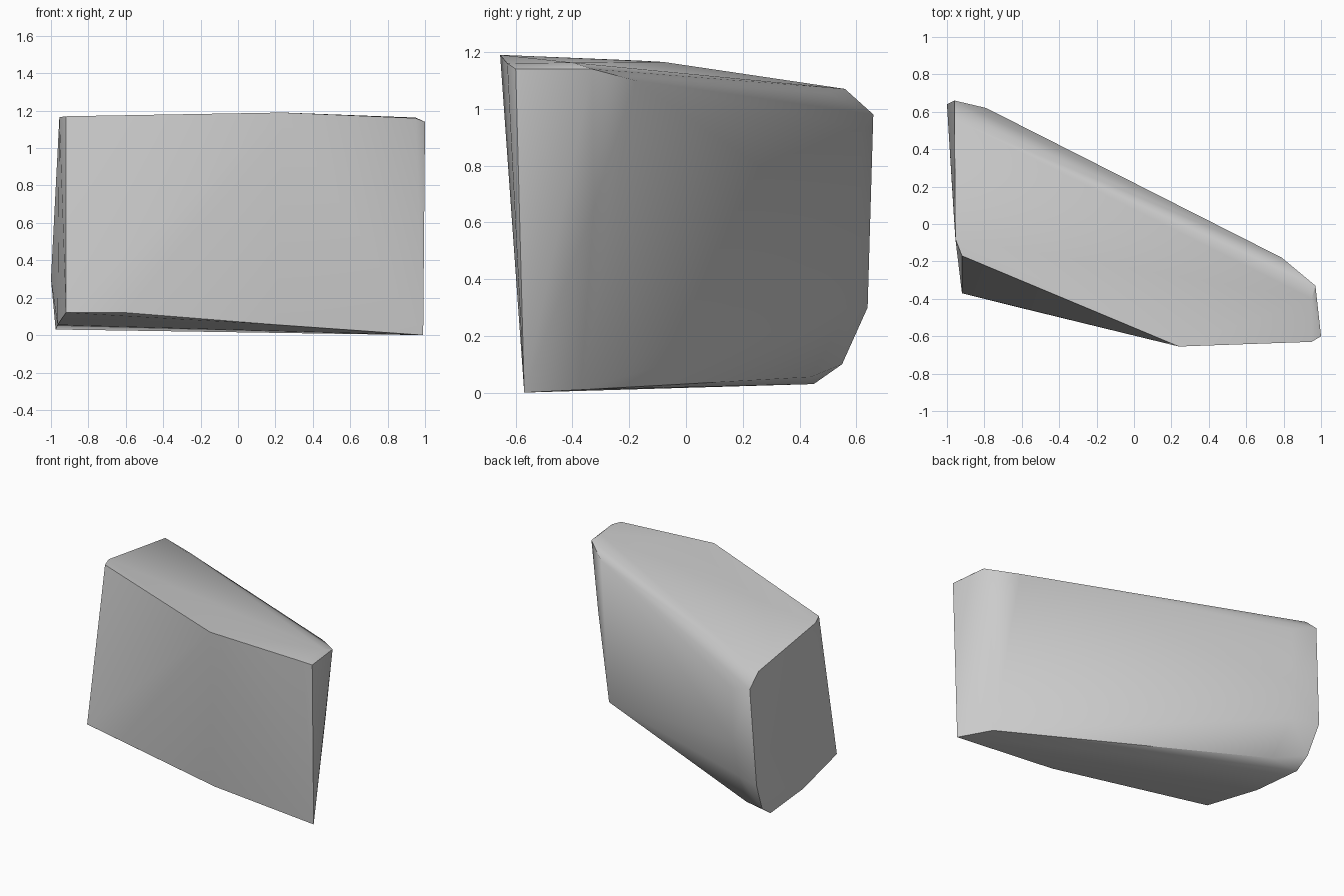
import bpy
import bmesh
import math

cube = bpy.data.objects.get("Cube")
if cube:
    bpy.data.objects.remove(cube, do_unlink=True)

# Stone colour
stone = bpy.data.materials.new("grey stone")
stone.use_nodes = True
grey = (0.6, 0.6, 0.6, 1)
stone.diffuse_color = grey
stone.node_tree.nodes["Principled BSDF"].inputs["Base Color"].default_value = grey

# Corners of the slab, grouped by region
top_rim = [(-.92, -.17, 1.17), (.24, -.655, 1.19), (.95, -.63, 1.16),
           (1, -.6, 1.14), (.95, -.4, 1.163), (.97, -.33, 1.14),
           (.79, -.18, 1.1), (-.74, .5, 1.055),
           (-.955, -.08, 1.165), (-.96, .56, 1.07)]
back_end = [(-.96, .66, .98), (-.79, .62, .93), (-.8, .615, .55),
            (-.82, .58, .3), (-1, .64, .3), (-.98, .55, .1),
            (.913, -.325, .65)]
base_rim = [(-.78, .44, .055), (-.975, .45, .03), (-.965, .07, .055),
            (-.92, -.37, .12), (-.6, -.45, .12), (.21, -.56, .055),
            (.99, -.57, 0), (.86, -.37, .01)]

# Rock wrapped around the corners
bm = bmesh.new()
for corner in top_rim + back_end + base_rim:
    bm.verts.new(corner)
bmesh.ops.convex_hull(bm, input=bm.verts)
loose = [v for v in bm.verts if not v.link_faces]
bmesh.ops.delete(bm, geom=loose, context="VERTS")
bmesh.ops.recalc_face_normals(bm, faces=bm.faces)

mesh = bpy.data.meshes.new("rock_slab")
bm.to_mesh(mesh)
bm.free()
mesh.materials.append(stone)
rock = bpy.data.objects.new("rock_slab", mesh)
bpy.context.collection.objects.link(rock)

# Soft facets with crisp main edges
bpy.ops.object.select_all(action="DESELECT")
rock.select_set(True)
bpy.context.view_layer.objects.active = rock
bpy.ops.object.shade_smooth_by_angle(angle=math.radians(35))
